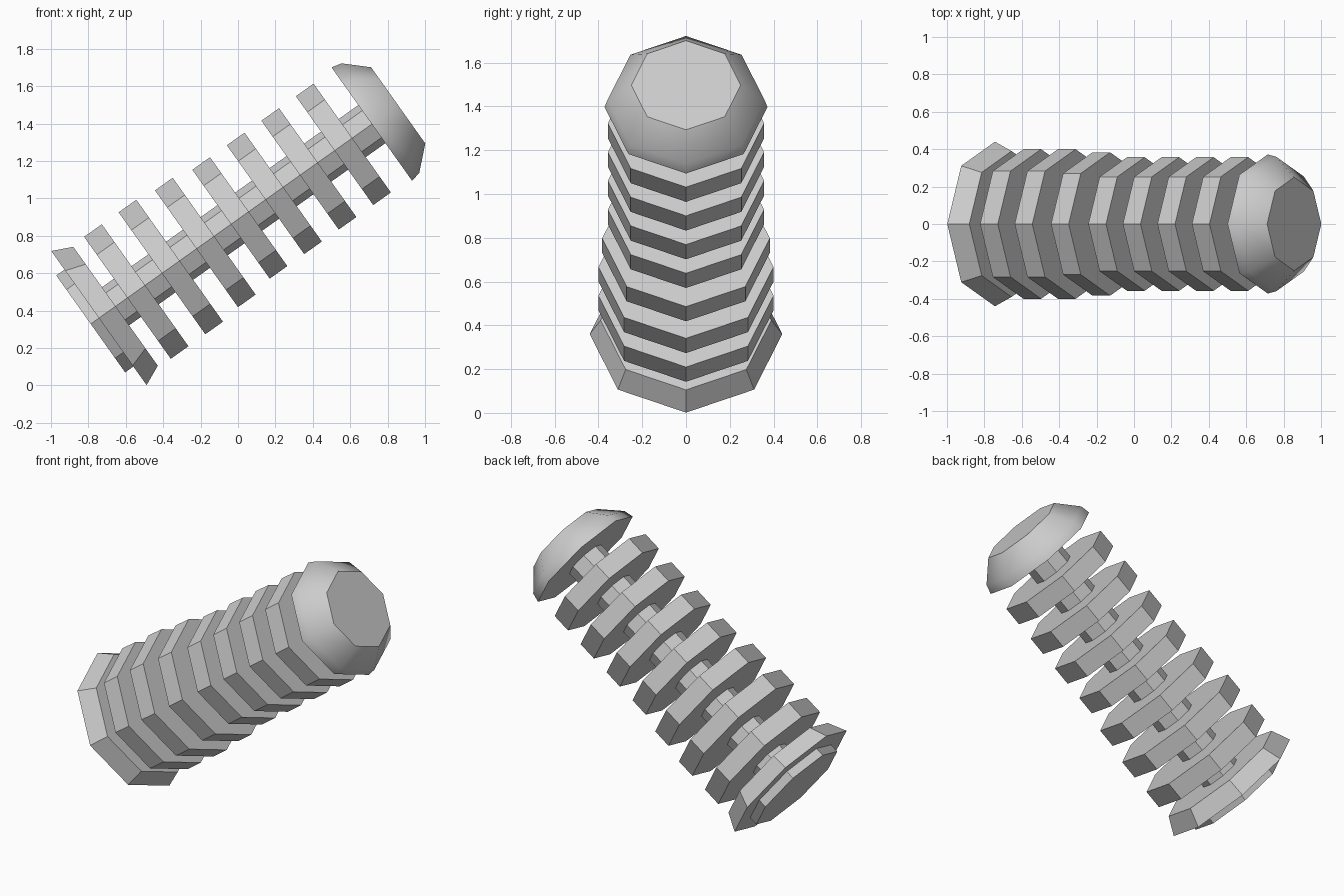
import bpy, bmesh, math
from mathutils import Matrix, Vector

if "Cube" in bpy.data.objects:
    bpy.data.objects.remove(bpy.data.objects["Cube"])

SIDES = 8
TILT = math.radians(54.6)          # lean of the main axis towards +x
BASE = Vector((-0.7435, 0, 0.36))  # centre of the flange's widest ring
PLACE = Matrix.Translation(BASE) @ Matrix.Rotation(TILT, 4, 'Y')


def lathe(name, profile, smooth=False):
    """Closed eight-sided solid from (radius, distance along axis) pairs."""
    bm = bmesh.new()
    rings = []
    for r, s in profile:
        rings.append([bm.verts.new((r * math.cos(i * math.tau / SIDES),
                                    r * math.sin(i * math.tau / SIDES), s))
                      for i in range(SIDES)])
    for low, high in zip(rings, rings[1:]):
        for i in range(SIDES):
            j = (i + 1) % SIDES
            bm.faces.new((low[i], low[j], high[j], high[i])).smooth = smooth
    for f in (bm.faces.new(rings[0][::-1]), bm.faces.new(rings[-1])):
        for e in f.edges:
            e.smooth = False
    bmesh.ops.recalc_face_normals(bm, faces=bm.faces)
    mesh = bpy.data.meshes.new(name)
    bm.to_mesh(mesh)
    bm.free()
    ob = bpy.data.objects.new(name, mesh)
    ob.matrix_world = PLACE
    bpy.context.collection.objects.link(ob)
    return ob


# Base plug and tapered flange
lathe("base_plug", [(0.318, -0.054), (0.318, 0.02)])
lathe("base_flange", [(0.44, 0.0), (0.39, 0.109)])

# Central shaft
lathe("shaft", [(0.125, 0.05), (0.125, 1.82)])

# Row of ribs, narrowing towards the cap
for k, r in enumerate([0.40, 0.40, 0.383, 0.357, 0.357, 0.357, 0.357]):
    top = 0.303 + 0.2264 * k
    lathe(f"rib_{k + 1}", [(r, top - 0.116), (r, top)])

# Rounded end cap
lathe("end_cap", [(0.372, 1.79), (0.359, 1.846), (0.25, 1.963)], smooth=True)
